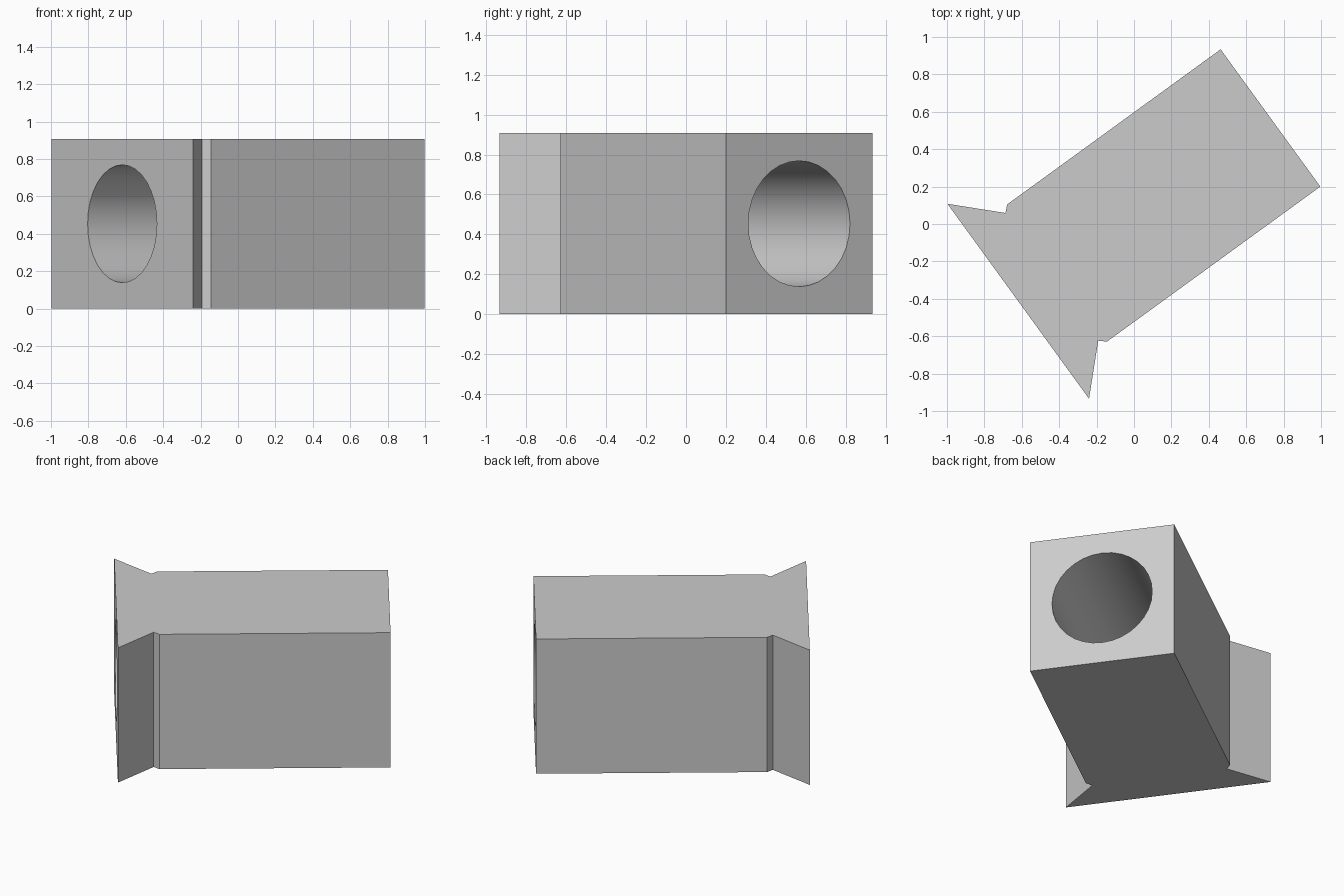
import bpy, bmesh, math
from mathutils import Matrix

cube = bpy.data.objects.get("Cube")
if cube:
    bpy.data.objects.remove(cube, do_unlink=True)

HEIGHT = 0.907
HALF = HEIGHT / 2
LENGTH = 1.667
BORE_RADIUS = 0.315

grey = bpy.data.materials.new("plain_grey")
grey.use_nodes = True
colour = (0.6, 0.6, 0.6, 1)
grey.diffuse_color = colour
grey.node_tree.nodes["Principled BSDF"].inputs["Base Color"].default_value = colour

# Placement: block axis turned in plan, origin at the centre of the flared end
place = Matrix.Translation((-0.619, -0.413, 0)) @ Matrix.Rotation(math.radians(36), 4, "Z")


def add_object(name, bm):
    bmesh.ops.recalc_face_normals(bm, faces=bm.faces)
    mesh = bpy.data.meshes.new(name)
    bm.to_mesh(mesh)
    bm.free()
    mesh.materials.append(grey)
    obj = bpy.data.objects.new(name, mesh)
    obj.matrix_world = place
    bpy.context.collection.objects.link(obj)
    return obj


# Block with a flared flange: half profile mirrored across the axis, then extruded
half = [(0, 0.644), (0.222, 0.422), (0.253, 0.451), (0.257, HALF), (LENGTH, HALF)]
half.pop(2)
outline = half + [(u, -v) for u, v in reversed(half)]
bm = bmesh.new()
base = bm.faces.new([bm.verts.new((u, v, 0)) for u, v in outline])
top = bmesh.ops.extrude_face_region(bm, geom=[base])
bmesh.ops.translate(bm, vec=(0, 0, HEIGHT),
                    verts=[g for g in top["geom"] if isinstance(g, bmesh.types.BMVert)])
block = add_object("flanged_block", bm)

# Round bore running the full length
bm = bmesh.new()
bmesh.ops.create_cone(
    bm, cap_ends=True, segments=32, radius1=BORE_RADIUS, radius2=BORE_RADIUS,
    depth=LENGTH + 0.4,
    matrix=Matrix.Translation((LENGTH / 2, 0, HALF)) @ Matrix.Rotation(math.pi / 2, 4, "Y"))
cutter = add_object("bore_cutter", bm)
cutter.hide_render = True

bore = block.modifiers.new("bore", "BOOLEAN")
bore.operation = "DIFFERENCE"
bore.solver = "EXACT"
bore.object = cutter

bpy.ops.object.select_all(action="DESELECT")
block.select_set(True)
bpy.context.view_layer.objects.active = block
bpy.ops.object.modifier_apply(modifier="bore")
bpy.data.objects.remove(cutter, do_unlink=True)
bpy.ops.object.shade_smooth_by_angle(angle=math.radians(30))
